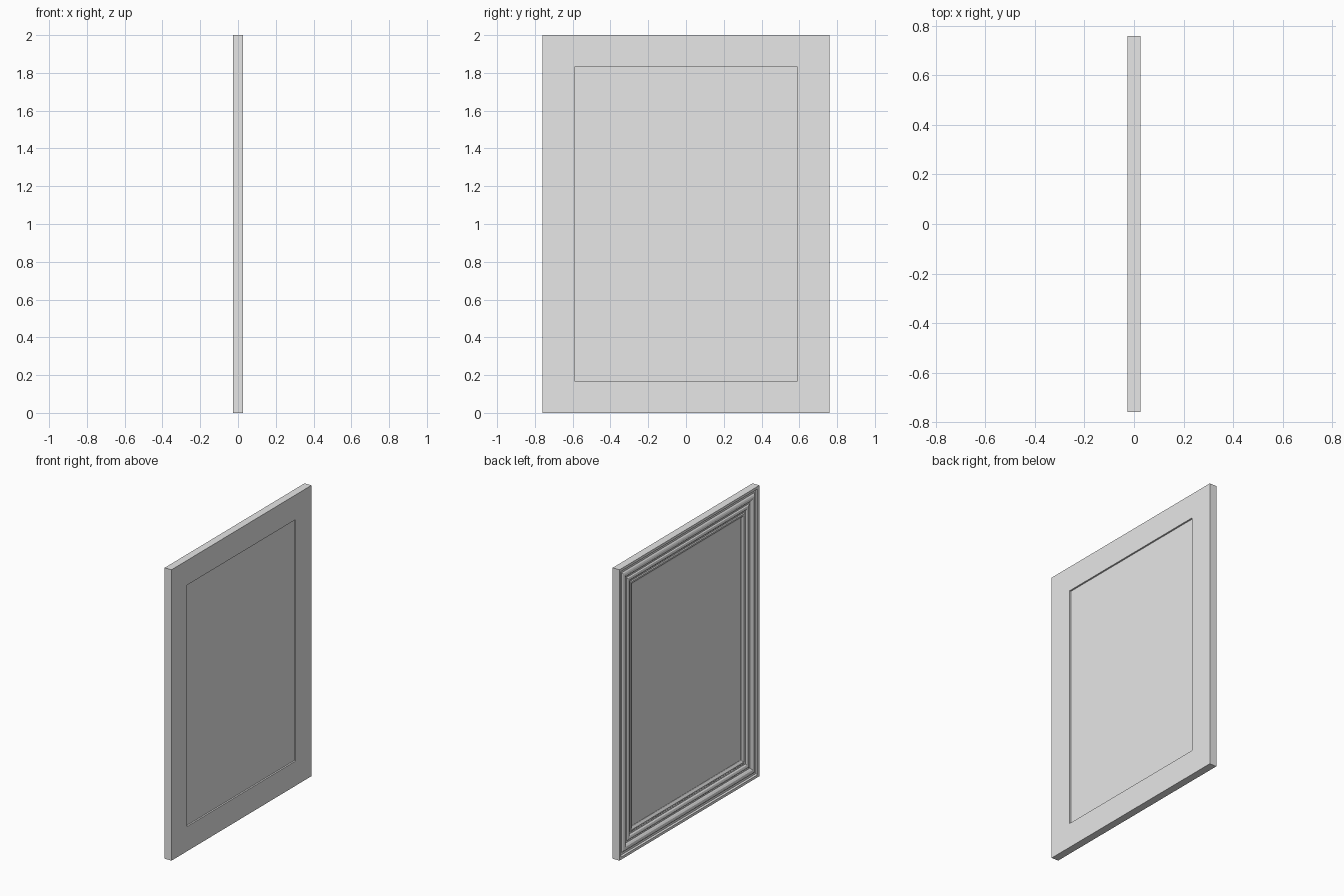
import bpy
import bmesh

cube = bpy.data.objects.get("Cube")
if cube:
    bpy.data.objects.remove(cube, do_unlink=True)

HALF_W, HEIGHT, HALF_T = 0.76, 2.0, 0.026
BORDER = 0.17

grey = bpy.data.materials.new("plain_grey")
grey.use_nodes = True
grey.diffuse_color = (0.8, 0.8, 0.8, 1)
grey.node_tree.nodes["Principled BSDF"].inputs["Base Color"].default_value = (0.8, 0.8, 0.8, 1)


def finish(name, bm):
    bmesh.ops.recalc_face_normals(bm, faces=bm.faces)
    mesh = bpy.data.meshes.new(name)
    bm.to_mesh(mesh)
    bm.free()
    mesh.materials.append(grey)
    obj = bpy.data.objects.new(name, mesh)
    bpy.context.collection.objects.link(obj)
    return obj


def rectangle(bm, inset, x):
    """Corner vertices of a rectangle set in from the outer edge."""
    w = HALF_W - inset
    return [bm.verts.new((x, y, z)) for y, z in (
        (-w, inset), (w, inset), (w, HEIGHT - inset), (-w, HEIGHT - inset))]


# Moulding cross-section: (inset from outer edge, x), closed around the flat back
profile = [
    (0, HALF_T), (0, -HALF_T), (0.018, -HALF_T), (0.024, -0.016),
    (0.038, -0.015), (0.046, -0.022), (0.056, -HALF_T), (0.068, -0.025),
    (0.078, -0.018), (0.084, -0.012), (0.094, -0.012), (0.1, -0.018),
    (0.11, -0.02), (0.12, -0.017), (0.128, -0.009), (0.138, -0.008),
    (0.143, -0.013), (0.152, -0.014), (0.158, -0.01), (0.165, -0.006),
    (BORDER, -0.004), (BORDER, HALF_T),
]

# Mitred frame swept round the rectangle
bm = bmesh.new()
rings = [rectangle(bm, *p) for p in profile]
for a, b in zip(rings, rings[1:] + rings[:1]):
    for i in range(4):
        j = (i + 1) % 4
        bm.faces.new((a[i], a[j], b[j], b[i]))
finish("moulded_frame", bm)

# Panel held inside the frame, recessed on both sides
bm = bmesh.new()
front, back = rectangle(bm, BORDER, -0.002), rectangle(bm, BORDER, 0.015)
bm.faces.new(front)
bm.faces.new(back)
for i in range(4):
    j = (i + 1) % 4
    bm.faces.new((front[i], front[j], back[j], back[i]))
finish("centre_panel", bm)
